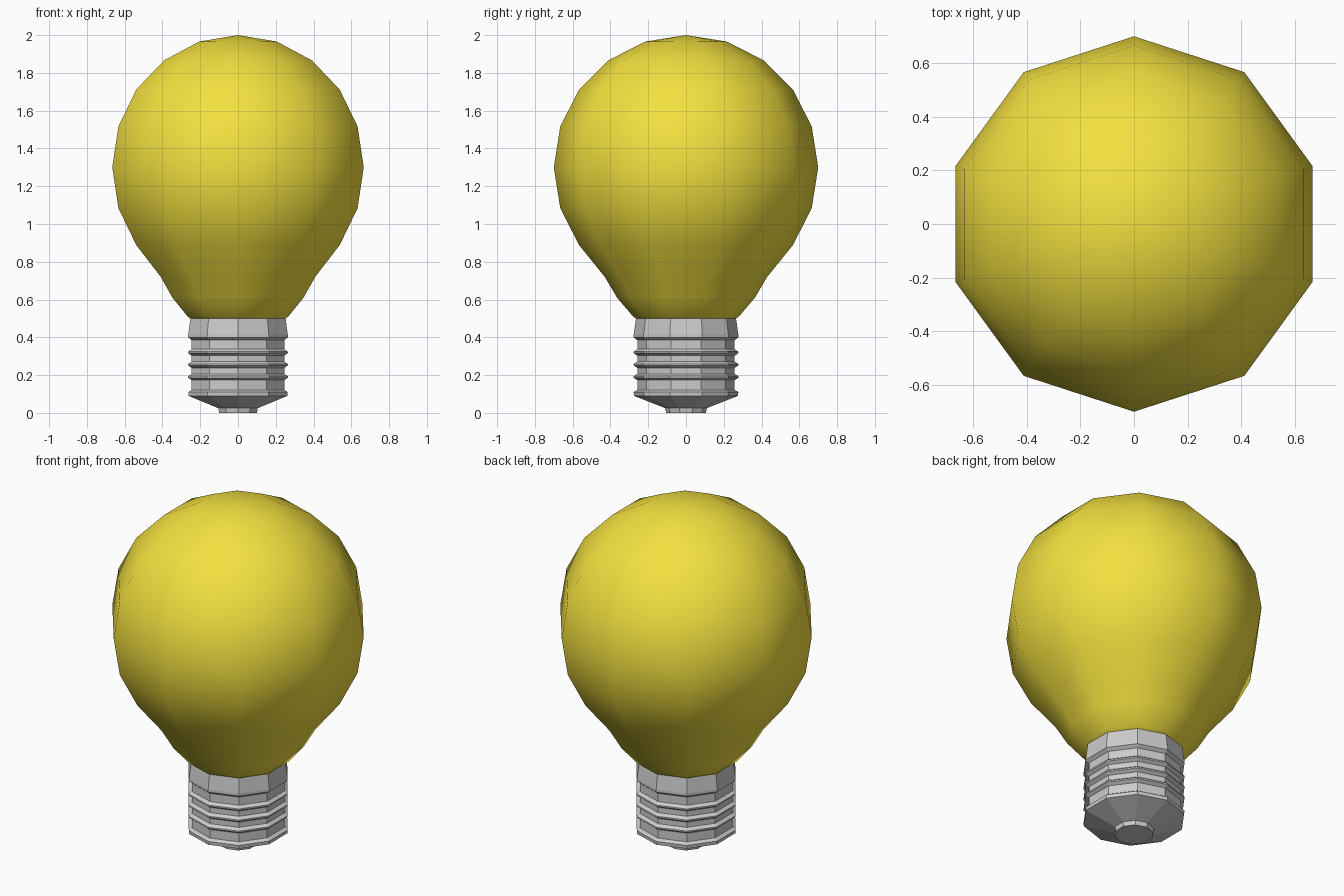
import bpy, bmesh, math

if "Cube" in bpy.data.objects:
    bpy.data.objects.remove(bpy.data.objects["Cube"])

SIDES = 10


def lathe(name, profile, smooth):
    """Revolve (radius, z) points, bottom to top; radius 0 makes a pole."""
    bm = bmesh.new()
    rings = []
    for r, z in profile:
        if r == 0:
            rings.append([bm.verts.new((0, 0, z))])
        else:
            angles = [math.pi / 2 + 2 * math.pi * i / SIDES for i in range(SIDES)]
            rings.append([bm.verts.new((r * math.cos(a), r * math.sin(a), z)) for a in angles])
    for low, high in zip(rings, rings[1:]):
        for i in range(SIDES):
            j = (i + 1) % SIDES
            if len(low) == 1:
                bm.faces.new((low[0], high[j], high[i]))
            elif len(high) == 1:
                bm.faces.new((low[i], low[j], high[0]))
            else:
                bm.faces.new((low[i], low[j], high[j], high[i]))
    for f in bm.faces:
        f.smooth = smooth
    mesh = bpy.data.meshes.new(name)
    bm.to_mesh(mesh)
    bm.free()
    obj = bpy.data.objects.new(name, mesh)
    bpy.context.collection.objects.link(obj)
    return obj


# Glass bulb: flared neck, then a sphere in 18 degree steps
R, CENTRE = 0.7, 1.3
neck = [(0.265, 0.50), (0.28, 0.51), (0.365, 0.61), (0.43, 0.72)]
sphere = [(R * math.sin(math.radians(a)), CENTRE - R * math.cos(math.radians(a)))
          for a in range(54, 180, 18)]
glass = lathe("glass_bulb", neck + sphere + [(0, CENTRE + R)], True)
yellow = bpy.data.materials.new("yellow_glass")
yellow.diffuse_color = (0.9, 0.75, 0.05, 1)
yellow.use_nodes = True
yellow.node_tree.nodes["Principled BSDF"].inputs["Base Color"].default_value = yellow.diffuse_color
glass.data.materials.append(yellow)

# Screw base: contact, cone, lower rim, thread ridges, collar
base = [(0, 0), (0.105, 0), (0.11, 0.025), (0.275, 0.09), (0.277, 0.11), (0.258, 0.122)]
for z in (0.19, 0.255, 0.32):
    base += [(0.258, z - 0.017), (0.277, z - 0.004), (0.277, z + 0.004), (0.258, z + 0.017)]
base += [(0.258, 0.385), (0.277, 0.40), (0.277, 0.415), (0.265, 0.50), (0, 0.50)]
lathe("screw_base", base, False)
